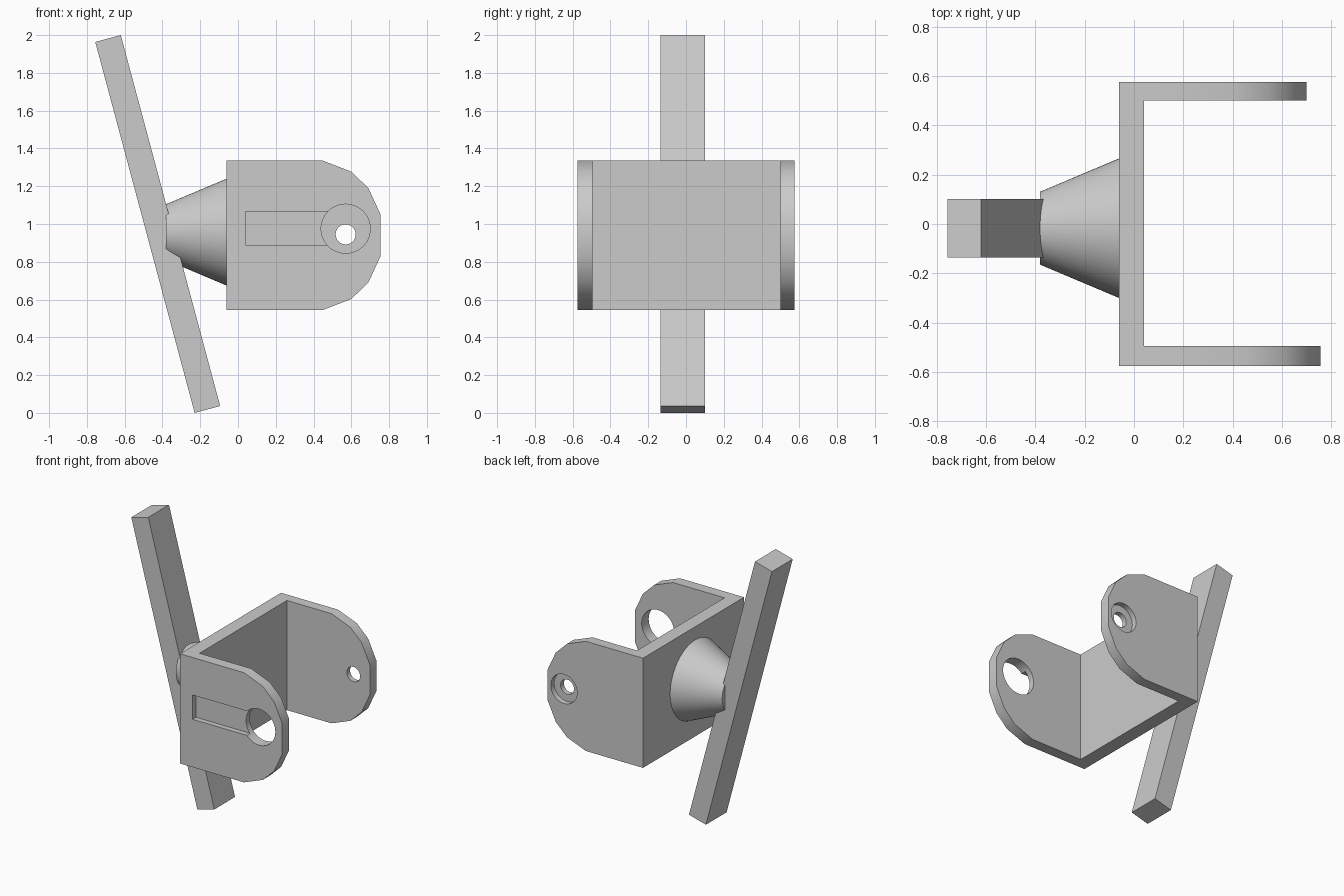
import bpy, bmesh, math
from mathutils import Matrix, Vector

cube = bpy.data.objects.get("Cube")
if cube:
    bpy.data.objects.remove(cube, do_unlink=True)

grey = bpy.data.materials.new("plain grey")
grey.use_nodes = True
COLOUR = (0.6, 0.6, 0.6, 1)
grey.diffuse_color = COLOUR
grey.node_tree.nodes["Principled BSDF"].inputs["Base Color"].default_value = COLOUR


def finish(bm, name):
    bmesh.ops.recalc_face_normals(bm, faces=bm.faces)
    mesh = bpy.data.meshes.new(name)
    bm.to_mesh(mesh)
    bm.free()
    mesh.materials.append(grey)
    obj = bpy.data.objects.new(name, mesh)
    bpy.context.collection.objects.link(obj)
    return obj


def box(name, lo, hi):
    lo, hi = Vector(lo), Vector(hi)
    bm = bmesh.new()
    bmesh.ops.create_cube(bm, size=1, matrix=Matrix.Translation((lo + hi) / 2)
                          @ Matrix.Diagonal((*(hi - lo), 1)))
    return finish(bm, name)


def cone(name, centre, axis, r1, r2, depth, sides=48):
    bm = bmesh.new()
    turn = Vector(axis).to_track_quat("Z", "Y").to_matrix().to_4x4()
    bmesh.ops.create_cone(bm, cap_ends=True, segments=sides, radius1=r1, radius2=r2,
                          depth=depth, matrix=Matrix.Translation(centre) @ turn)
    return finish(bm, name)


def arm(name, y0, y1, shift):
    """Plate with a faceted round end, extruded along y."""
    half = [(0.45, 0.395), (0.6, 0.337), (0.69, 0.25), (0.755, 0.11)]
    outline = [(X0, MID_Z + HALF_H)] + [(x + shift, MID_Z + h) for x, h in half]
    outline += [(x, 2 * MID_Z - z) for x, z in reversed(outline)]
    bm = bmesh.new()
    face = bm.faces.new([bm.verts.new((x, y0, z)) for x, z in outline])
    side = bmesh.ops.extrude_face_region(bm, geom=[face])["geom"]
    bmesh.ops.translate(bm, vec=(0, y1 - y0, 0),
                        verts=[g for g in side if isinstance(g, bmesh.types.BMVert)])
    return finish(bm, name)


def activate(obj):
    bpy.ops.object.select_all(action="DESELECT")
    obj.select_set(True)
    bpy.context.view_layer.objects.active = obj


def combine(target, other, operation):
    """Apply a boolean and drop the helper."""
    activate(target)
    mod = target.modifiers.new(operation, "BOOLEAN")
    mod.operation, mod.object, mod.solver = operation, other, "EXACT"
    bpy.ops.object.modifier_apply(modifier=mod.name)
    bpy.data.objects.remove(other, do_unlink=True)


def smooth(obj):
    activate(obj)
    bpy.ops.object.shade_smooth_by_angle(angle=math.radians(32))


X0, MID_Z, HALF_H, HALF_W = -0.06, 0.94, 0.395, 0.575

# Front arm: large through hole with a shallow slot running into it
front = arm("front_arm", -HALF_W, -0.495, 0)
combine(front, box("slot_cutter", (0.03, -0.7, 0.89), (0.57, -0.537, 1.065)), "DIFFERENCE")
combine(front, cone("hole_cutter", (0.57, -0.54, 0.975), (0, 1, 0), 0.13, 0.13, 0.4), "DIFFERENCE")

# Back arm: small through hole, counterbored from outside
back = arm("back_arm", 0.5, HALF_W, -0.055)
combine(back, cone("bore_cutter", (0.57, 0.637, 0.945), (0, 1, 0), 0.105, 0.105, 0.2), "DIFFERENCE")
combine(back, cone("pin_cutter", (0.57, 0.54, 0.945), (0, 1, 0), 0.053, 0.053, 0.4), "DIFFERENCE")

# U-shaped bracket: base plate merged with both arms
bracket = box("bracket", (X0, -HALF_W, MID_Z - HALF_H), (0.04, HALF_W, MID_Z + HALF_H))
for part in (front, back):
    combine(bracket, part, "UNION")
smooth(bracket)

# Tapered neck between bracket and bar
neck = cone("tapered_neck", (-0.22, -0.017, 0.957), (1, 0, 0), 0.148, 0.283, 0.32, 64)
smooth(neck)

# Long leaning bar
bar = box("leaning_bar", (-0.07, -0.118, -1.0165), (0.07, 0.118, 1.0165))
bar.data.transform(Matrix.Translation((-0.425, -0.017, 1.0))
                   @ Matrix.Rotation(math.radians(-15), 4, "Y"))
